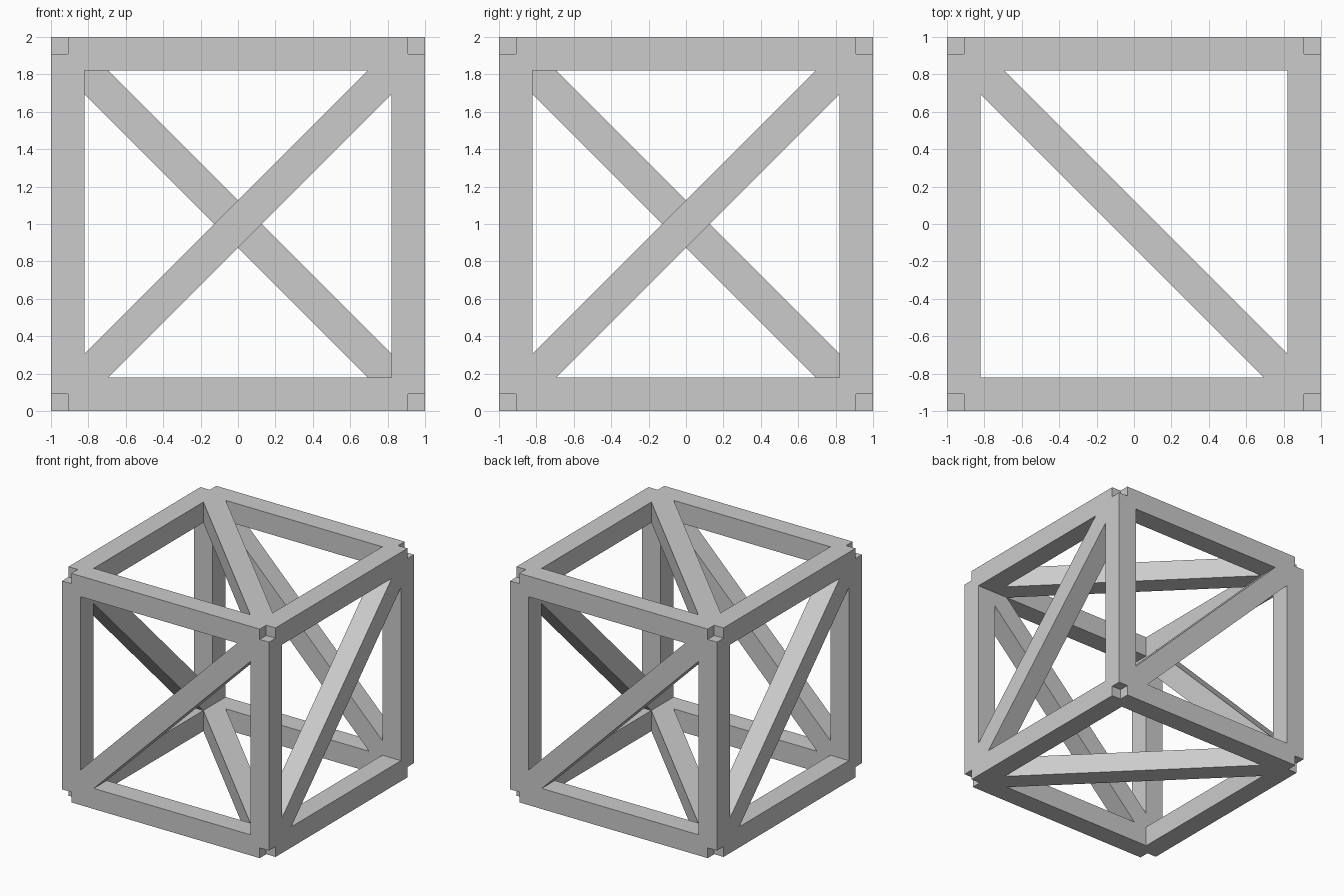
import bpy
from mathutils import Vector, Matrix

if "Cube" in bpy.data.objects:
    bpy.data.objects.remove(bpy.data.objects["Cube"])

W = 0.18           # beam thickness
H = 1 - W / 2      # beam centre line distance from the cube centre
CENTRE = Vector((0, 0, 1))


def beam(name, a, b, normal):
    """Square beam from a to b (relative to cube centre), one side facing normal."""
    a, b = Vector(a), Vector(b)
    along, up = (b - a).normalized(), Vector(normal)
    side = up.cross(along)
    rot = Matrix((along, side, up)).transposed().to_4x4()
    bpy.ops.mesh.primitive_cube_add(size=1)
    ob = bpy.context.object
    ob.name = name
    ob.data.transform(rot @ Matrix.Diagonal(((b - a).length, W, W, 1)))
    ob.location = CENTRE + (a + b) / 2
    return ob


# Twelve edge beams; ends stop at the centre lines, leaving notched corners
for axis, label in enumerate(("width", "depth", "upright")):
    u, v = (axis + 1) % 3, (axis + 2) % 3
    for i, (su, sv) in enumerate(((-1, -1), (1, -1), (1, 1), (-1, 1))):
        a = [0, 0, 0]
        a[axis], a[u], a[v] = -H, su * H, sv * H
        b = list(a)
        b[axis] = H
        n = [0, 0, 0]
        n[u] = 1
        beam(f"{label}_beam_{i + 1}", a, b, n)

# One diagonal brace per face
for s, fy, fx, fz in ((1, "front", "right", "top"), (-1, "back", "left", "bottom")):
    beam(f"{fy}_brace", (-H, -s * H, -s * H), (H, -s * H, s * H), (0, 1, 0))
    beam(f"{fx}_brace", (s * H, -H, -s * H), (s * H, H, s * H), (1, 0, 0))
    beam(f"{fz}_brace", (-H, H, s * H), (H, -H, s * H), (0, 0, 1))
